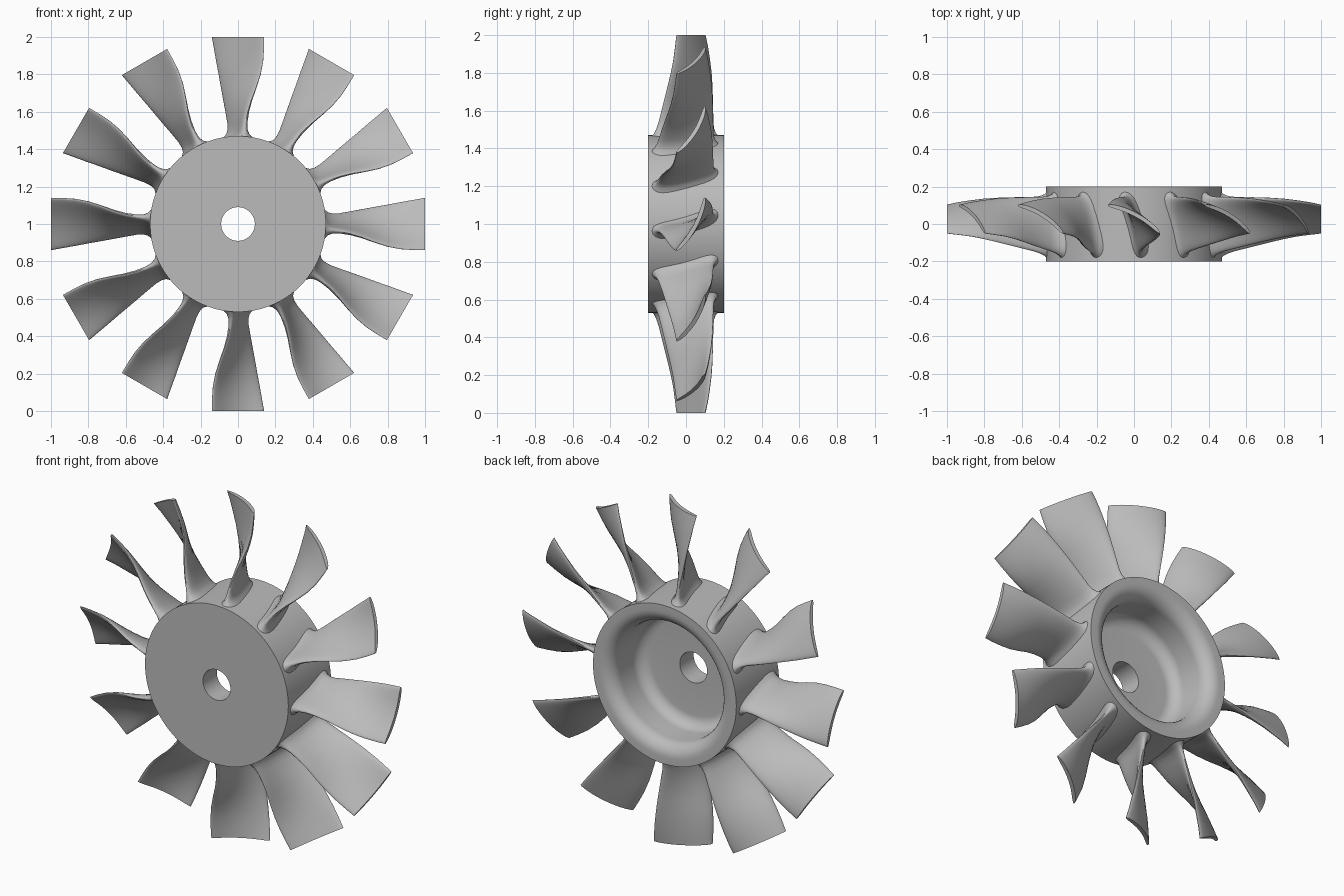
import bpy
import bmesh
from math import sin, cos, pi, radians
from mathutils import Vector, Matrix

BLADES = 12
CENTRE = Vector((0, 0, 1))

cube = bpy.data.objects.get("Cube")
if cube:
    bpy.data.objects.remove(cube, do_unlink=True)

grey = bpy.data.materials.new("light_grey")
grey.use_nodes = True
grey.diffuse_color = (0.5, 0.5, 0.5, 1)
grey.node_tree.nodes["Principled BSDF"].inputs["Base Color"].default_value = (0.5, 0.5, 0.5, 1)


def finish(bm, name, angle):
    """Turn the bmesh into a smooth-shaded object with sharp corners kept."""
    bmesh.ops.recalc_face_normals(bm, faces=bm.faces[:])
    mesh = bpy.data.meshes.new(name)
    bm.to_mesh(mesh)
    bm.free()
    mesh.materials.append(grey)
    obj = bpy.data.objects.new(name, mesh)
    bpy.context.collection.objects.link(obj)
    bpy.ops.object.select_all(action='DESELECT')
    obj.select_set(True)
    bpy.context.view_layer.objects.active = obj
    bpy.ops.object.shade_smooth_by_angle(angle=radians(angle))
    return obj


def arc(cr, cy, radius, start, end, steps=8):
    """Profile points (radius, y) along a circular arc, angles in degrees."""
    angles = [radians(start + (end - start) * i / steps) for i in range(steps + 1)]
    return [(cr + radius * cos(a), cy + radius * sin(a)) for a in angles]


# Hub: a cup open at the back, with a bore, a rounded lip and a filleted floor
profile = [(0.09, -0.07), (0.09, -0.2), (0.47, -0.2), (0.47, 0.2)]
profile += arc(0.43, 0.12, 0.08, 90, 180)
profile += arc(0.28, 0.0, 0.07, 0, -90)
bm = bmesh.new()
verts = [bm.verts.new((r, y, 1)) for r, y in profile]
edges = [bm.edges.new((v, verts[(i + 1) % len(verts)])) for i, v in enumerate(verts)]
bmesh.ops.spin(bm, geom=verts + edges, cent=CENTRE, axis=(0, 1, 0),
               angle=2 * pi, steps=96, use_merge=True)
bmesh.ops.remove_doubles(bm, verts=bm.verts[:], dist=0.0001)
finish(bm, "hub", 35)

# Blade stations: radius, trailing (x, y), leading (x, y), half thickness, flare
STATIONS = [
    (0.44, -0.045, 0.145, 0.035, -0.155, 0.018, 0.045),
    (0.465, -0.045, 0.145, 0.035, -0.155, 0.018, 0.028),
    (0.48, -0.045, 0.145, 0.035, -0.155, 0.018, 0.014),
    (0.505, -0.047, 0.145, 0.036, -0.153, 0.018, 0.004),
    (0.54, -0.052, 0.145, 0.040, -0.145, 0.018, 0),
    (0.60, -0.064, 0.144, 0.052, -0.130, 0.017, 0),
    (0.66, -0.076, 0.142, 0.070, -0.115, 0.016, 0),
    (0.73, -0.090, 0.139, 0.097, -0.097, 0.015, 0),
    (0.80, -0.103, 0.134, 0.120, -0.080, 0.014, 0),
    (0.87, -0.117, 0.125, 0.134, -0.066, 0.013, 0),
    (0.94, -0.129, 0.114, 0.139, -0.057, 0.012, 0),
    (1.00, -0.140, 0.100, 0.140, -0.050, 0.011, 0),
]


def section(r, tx, ty, lx, ly, half, flare, n=16):
    """Closed cambered outline of the blade at one radius."""
    trail, lead = Vector((tx, ty)), Vector((lx, ly))
    along = (lead - trail).normalized()
    normal = Vector((-along.y, along.x))
    trail, lead = trail - along * flare, lead + along * flare
    bulge = 0.012 + 0.014 * max(0, (r - 0.5) * 2)
    points = []
    for i in range(2 * n):
        a = pi * i / n
        u = 0.5 - 0.5 * cos(a)
        side = 1 if i < n else -1
        thick = side * (half + flare) * (1 - (2 * u - 1) ** 6) ** 0.5
        p = trail.lerp(lead, u) + normal * (4 * bulge * u * (1 - u) + thick)
        points.append((p.x, p.y, r))
    return points


# Blade: loft through the stations, closed at both ends
bm = bmesh.new()
rings = [[bm.verts.new(p) for p in section(*s)] for s in STATIONS]
for low, high in zip(rings, rings[1:]):
    for i in range(len(low)):
        j = (i + 1) % len(low)
        bm.faces.new((low[i], low[j], high[j], high[i]))
bm.faces.new(rings[0])
bm.faces.new(rings[-1])
blade = finish(bm, "blade_01", 50)

# Repeat the blade around the hub axis
for k in range(BLADES):
    obj = blade if k == 0 else blade.copy()
    if k:
        obj.name = f"blade_{k + 1:02d}"
        bpy.context.collection.objects.link(obj)
    obj.matrix_world = Matrix.Translation(CENTRE) @ Matrix.Rotation(2 * pi * k / BLADES, 4, 'Y')
